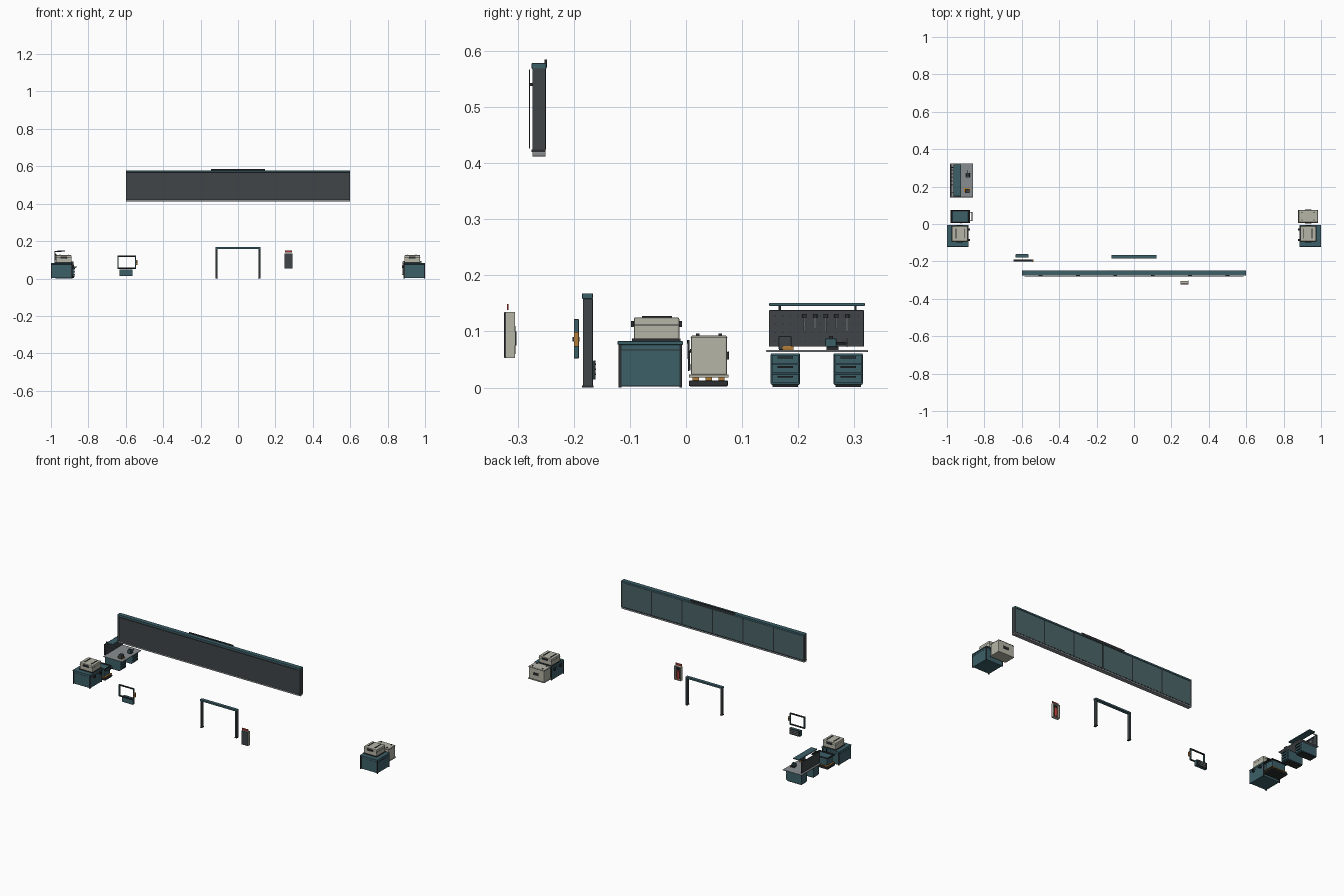
import bpy, math
from mathutils import Vector

def mat(name, c):
    m = bpy.data.materials.new(name)
    m.diffuse_color = (*c, 1)
    return m

TEAL = mat("teal", (0.045, 0.115, 0.14))
PANEL = mat("panel_teal", (0.07, 0.13, 0.14))
DARK = mat("dark", (0.025, 0.028, 0.03))
CHAR = mat("charcoal", (0.05, 0.06, 0.065))
BEIGE = mat("beige", (0.46, 0.46, 0.39))
GREY = mat("grey", (0.25, 0.27, 0.28))
ORANGE = mat("orange", (0.45, 0.2, 0.04))
RED = mat("red", (0.4, 0.04, 0.03))

def box(name, m, x0, x1, y0, y1, z0, z1, bev=0.0):
    x0, x1 = sorted((x0, x1))
    v = [(x, y, z) for z in (z0, z1) for y in (y0, y1) for x in (x0, x1)]
    f = [(0, 2, 3, 1), (4, 5, 7, 6), (0, 1, 5, 4), (2, 6, 7, 3), (0, 4, 6, 2), (1, 3, 7, 5)]
    me = bpy.data.meshes.new(name)
    me.from_pydata(v, [], f)
    me.materials.append(m)
    o = bpy.data.objects.new(name, me)
    bpy.context.collection.objects.link(o)
    if bev:
        b = o.modifiers.new("bevel", 'BEVEL')
        b.width, b.segments = bev, 2
    return o

def rod(name, m, a, b, r, n=12):
    a, b = Vector(a), Vector(b)
    bpy.ops.mesh.primitive_cylinder_add(vertices=n, radius=r, depth=(b - a).length, location=(a + b) / 2)
    o = bpy.context.object
    o.name = name
    o.rotation_euler = (b - a).to_track_quat('Z', 'Y').to_euler()
    o.data.materials.append(m)
    bpy.ops.object.shade_smooth_by_angle()
    return o

# overhead panel: core, caps, end frames, front skin, back panels and seams
box("header_core", CHAR, -.597, .597, -.273, -.252, .42, .57)
box("header_top_cap", TEAL, -.6, .6, -.275, -.249, .568, .578, .001)
box("header_bottom_cap", GREY, -.6, .6, -.274, -.25, .412, .42, .001)
box("header_bottom_rail", DARK, -.6, .6, -.275, -.25, .42, .424)
box("header_front_skin", CHAR, -.585, .585, -.28, -.278, .426, .567)
box("header_crest", DARK, -.145, .145, -.252, -.248, .57, .585)
for s in (-1, 1):
    box("header_end_post", CHAR, s * .592, s * .6, -.274, -.25, .42, .57)
for i in range(6):
    x = -.6 + i * .2
    box("header_back_panel", PANEL, x + .003, x + .197, -.253, -.2505, .425, .566)
    box("header_front_standoff", DARK, x + .09, x + .11, -.279, -.272, .537, .543)
    if i:
        box("header_seam", DARK, x - .003, x + .003, -.253, -.2495, .424, .568)

# doorway frame
box("door_lintel", TEAL, -.12, .12, -.185, -.166, .158, .168, .001)
for s in (-1, 1):
    box("door_post", CHAR, s * .109, s * .119, -.184, -.166, 0, .158, .001)
    box("door_foot", DARK, s * .108, s * .12, -.185, -.165, 0, .004)

# wall window frame with side box
for x in (-.644, -.551):
    box("window_stile", TEAL, x, x + .006, -.2, -.191, .052, .122, .001)
for z in (.052, .116):
    box("window_rail", DARK, -.644, -.545, -.2, -.191, z, z + .006, .001)
box("window_side_box", ORANGE, -.545, -.536, -.2, -.191, .073, .099, .001)
box("window_side_button", DARK, -.545, -.539, -.202, -.19, .082, .09)

# low wall box below the window
box("wall_box", TEAL, -.634, -.563, -.18, -.164, .014, .048, .001)
box("wall_box_face", DARK, -.63, -.567, -.164, -.161, .014, .048)
for z in (.022, .031, .04):
    box("wall_box_slot", GREY, -.622, -.575, -.162, -.16, z, z + .003)

# extinguisher cabinet, open towards the back
box("extinguisher_back", CHAR, .249, .291, -.324, -.32, .053, .135, .001)
for x in (.249, .287):
    box("extinguisher_side", BEIGE, x, x + .004, -.321, -.305, .053, .135)
for z in (.053, .131):
    box("extinguisher_end", BEIGE, .249, .291, -.321, -.305, z, z + .004)
box("extinguisher_handle", DARK, .288, .291, -.306, -.302, .075, .1)
rod("extinguisher_bottle", RED, (.27, -.312, .06), (.27, -.312, .11), .008, 16)
rod("extinguisher_neck", DARK, (.27, -.312, .11), (.27, -.312, .121), .003)
box("extinguisher_lever", DARK, .263, .28, -.314, -.31, .12, .124)
box("extinguisher_marker", RED, .25, .29, -.319, -.316, .138, .149)

# mirrored side chests: teal base with beige upper case
for s in (-1, 1):
    box("chest_base", TEAL, s * .887, s * .998, -.118, -.009, .002, .077, .002)
    box("chest_top_rim", TEAL, s * .885, s * 1.0, -.122, -.005, .076, .083, .002)
    for y in (-.12, -.012):
        for x in (.886, .994):
            box("chest_corner_post", DARK, s * x, s * (x + .006), y, y + .005, 0, .076)
    box("chest_seam", DARK, s * .886, s * .999, -.1185, -.0085, .066, .0675)
    box("upper_case", BEIGE, s * .89, s * .974, -.093, -.012, .085, .125, .003)
    box("upper_case_base", DARK, s * .888, s * .976, -.096, -.01, .082, .087)
    box("upper_case_seam", DARK, s * .8895, s * .9745, -.0935, -.0115, .111, .1122)
    for x in (.905, .95):
        box("upper_case_strap", DARK, s * x, s * (x + .005), -.078, -.025, .1245, .1275)
    for y in (-.098, -.012):
        box("upper_case_grip", DARK, s * .915, s * .95, y, y + .005, .108, .119, .001)
    for y in (-.09, -.035):
        box("chest_latch", DARK, s * .876, s * .888, y, y + .01, .055, .07, .001)

# tall beige case on the right
box("tall_case", BEIGE, .88, .982, .009, .073, .022, .093, .003)
box("tall_case_rim", DARK, .879, .983, .008, .074, .088, .0895)
box("tall_case_base", BEIGE, .878, .984, .005, .076, .018, .023, .001)
for y in (.003, .073):
    box("tall_case_grip", DARK, .915, .95, y, y + .004, .05, .064, .001)
for x in (.895, .96):
    for y in (.018, .058):
        box("tall_case_stud", DARK, x, x + .006, y, y + .006, .092, .096)

# tool cart on the left
box("cart_base", DARK, -.982, -.876, .005, .075, .002, .013, .003)
for x in (-.968, -.897):
    for y in (.012, .035, .058):
        box("cart_block", ORANGE, x, x + .012, y, y + .011, .013, .02)
box("cart_deck", ORANGE, -.98, -.878, .007, .073, .018, .021)
box("cart_body", TEAL, -.972, -.886, .012, .068, .021, .064, .002)
for y in (.007, .067):
    box("cart_rim", DARK, -.98, -.88, y, y + .006, .062, .069, .001)
for x in (-.98, -.886):
    box("cart_rim_end", DARK, x, x + .006, .007, .073, .062, .069, .001)
for y in (.02, .06):
    rod("cart_handle_arm", DARK, (-.884, y, .055), (-.867, y, .06), .002)
rod("cart_handle", DARK, (-.867, .015, .06), (-.867, .065, .06), .0025)
rod("cart_hose", DARK, (-.925, .006, .03), (-.925, .004, .085), .002)

# workbench with two drawer pedestals
box("bench_top", GREY, -.985, -.861, .143, .324, .063, .067, .001)
for y in (.151, .263):
    box("pedestal", TEAL, -.978, -.88, y, y + .052, .005, .061, .002)
    box("pedestal_plinth", DARK, -.975, -.885, y + .003, y + .049, 0.001, .006)
    for i in range(3):
        z = .009 + i * .017
        box("drawer", TEAL, -.881, -.875, y + .002, y + .05, z, z + .015, .001)
        box("drawer_pull", DARK, -.876, -.871, y + .012, y + .04, z + .009, z + .012)

# pegboard, hanging tools and lamp bar
box("pegboard", CHAR, -.982, -.976, .148, .317, .073, .138, .001)
for i in range(12):
    for j in range(4):
        y, z = .158 + i * .0135, .082 + j * .015
        box("peg_hole", DARK, -.9762, -.9755, y, y + .002, z, z + .002)
for i in range(5):
    y = .211 + i * .019
    box("hanging_tool_shaft", GREY, -.976, -.973, y - .0015, y + .0015, .1 + .004 * (i % 2), .128)
    box("hanging_tool_head", DARK, -.976, -.971, y - .004, y + .004, .124, .131, .001)
box("lamp_bar", TEAL, -.965, -.925, .148, .319, .145, .151, .002)
for y in (.165, .3):
    box("lamp_bracket", DARK, -.982, -.945, y, y + .004, .143, .146)
    box("lamp_upright", DARK, -.982, -.978, y, y + .004, .136, .146)

# bench items: toolbox and vise
box("small_toolbox", ORANGE, -.91, -.877, .172, .192, .067, .074, .001)
box("bench_box", CHAR, -.9, -.88, .165, .188, .067, .092, .002)
box("vise_base", DARK, -.9, -.878, .25, .272, .067, .073, .001)
box("vise_body", TEAL, -.898, -.88, .248, .268, .073, .087, .001)
box("vise_jaw", DARK, -.896, -.882, .255, .262, .085, .092)
rod("vise_screw", DARK, (-.889, .266, .079), (-.889, .288, .079), .002)
rod("vise_handle", GREY, (-.889, .287, .072), (-.889, .287, .088), .0012)
